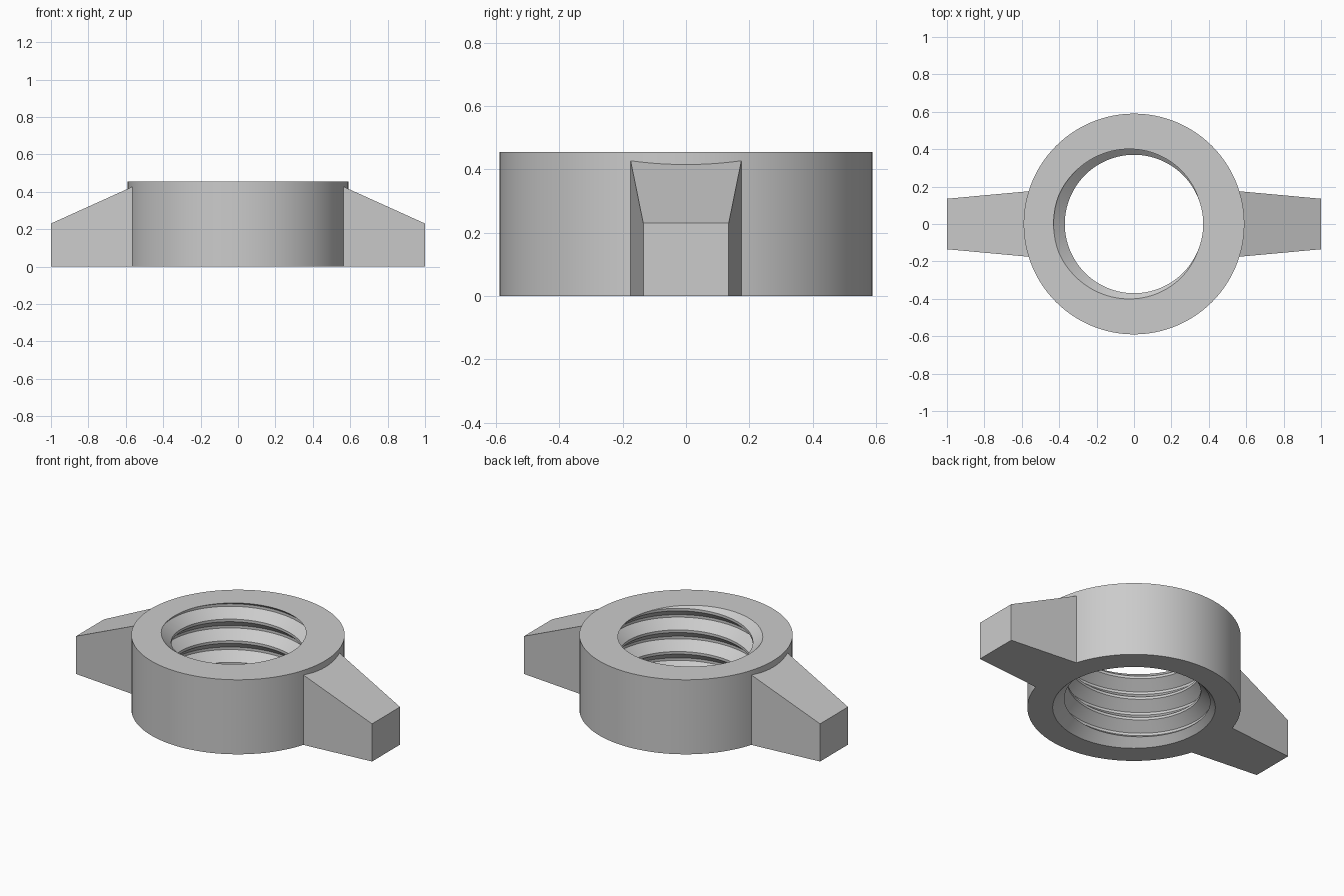
import bpy, bmesh
from math import sin, cos, pi, radians

cube = bpy.data.objects.get("Cube")
if cube:
    bpy.data.objects.remove(cube, do_unlink=True)

HEIGHT, OUTER, MOUTH = 0.455, 0.59, 0.45      # ring height, outer radius, bottom countersink
CREST, ROOT, PITCH = 0.37, 0.43, 0.132        # thread radii and pitch
FLAT = 0.06                                   # half width of thread flats, in turns
STEPS = 128

grey = bpy.data.materials.new("plain_grey")
colour = (0.6, 0.6, 0.6, 1)
grey.diffuse_color = colour
grey.use_nodes = True
grey.node_tree.nodes["Principled BSDF"].inputs["Base Color"].default_value = colour


def finish(name, bm):
    bmesh.ops.remove_doubles(bm, verts=bm.verts, dist=1e-5)
    bmesh.ops.recalc_face_normals(bm, faces=bm.faces)
    mesh = bpy.data.meshes.new(name)
    bm.to_mesh(mesh)
    bm.free()
    mesh.materials.append(grey)
    obj = bpy.data.objects.new(name, mesh)
    bpy.context.collection.objects.link(obj)
    return obj


def thread_radius(turn, z):
    u = ((z - HEIGHT) / PITCH - turn) % 1
    depth = (min(u, 1 - u) - FLAT) / (0.5 - 2 * FLAT)
    return CREST + (ROOT - CREST) * min(max(depth, 0), 1)


def countersink_end(turn):
    # height where the 45 degree countersink meets the thread
    low, high = 0.0, MOUTH - CREST
    for _ in range(30):
        mid = (low + high) / 2
        if thread_radius(turn, mid) < MOUTH - mid:
            low = mid
        else:
            high = mid
    return high


def section(turn):
    # closed radial section of the ring: outside, countersink, thread
    start = countersink_end(turn)
    points = [(OUTER, HEIGHT), (OUTER, 0), (MOUTH, 0)]
    heights = [HEIGHT + PITCH * (u + turn + k) for k in range(-6, 2)
               for u in (FLAT, 0.5 - FLAT, 0.5 + FLAT, 1 - FLAT)]
    for z in [start] + heights + [HEIGHT]:
        z = min(max(z, start), HEIGHT)
        points.append((thread_radius(turn, z), z))
    return points


# Threaded ring
bm = bmesh.new()
columns = []
for i in range(STEPS + 1):
    a = 2 * pi * i / STEPS
    columns.append([bm.verts.new((r * cos(a), r * sin(a), z))
                    for r, z in section(i / STEPS)])
for left, right in zip(columns, columns[1:]):
    for j in range(len(left)):
        k = (j + 1) % len(left)
        bm.faces.new((left[j], right[j], right[k], left[k]))
ring = finish("threaded_ring", bm)
bpy.ops.object.select_all(action='DESELECT')
ring.select_set(True)
bpy.context.view_layer.objects.active = ring
bpy.ops.object.shade_smooth_by_angle(angle=radians(30))


# Tapered wings, rooted inside the ring wall
def wing(name, side):
    bm = bmesh.new()
    ends = []
    for x, half, top in ((0.52, 0.179, 0.447), (1.0, 0.135, 0.23)):
        ends.append([bm.verts.new((side * x, y, z)) for y, z in
                     ((-half, 0), (half, 0), (half, top), (-half, top))])
    for end in ends:
        bm.faces.new(end)
    for j in range(4):
        k = (j + 1) % 4
        bm.faces.new((ends[0][j], ends[0][k], ends[1][k], ends[1][j]))
    return finish(name, bm)


wing("left_wing", 1)
wing("right_wing", -1)
